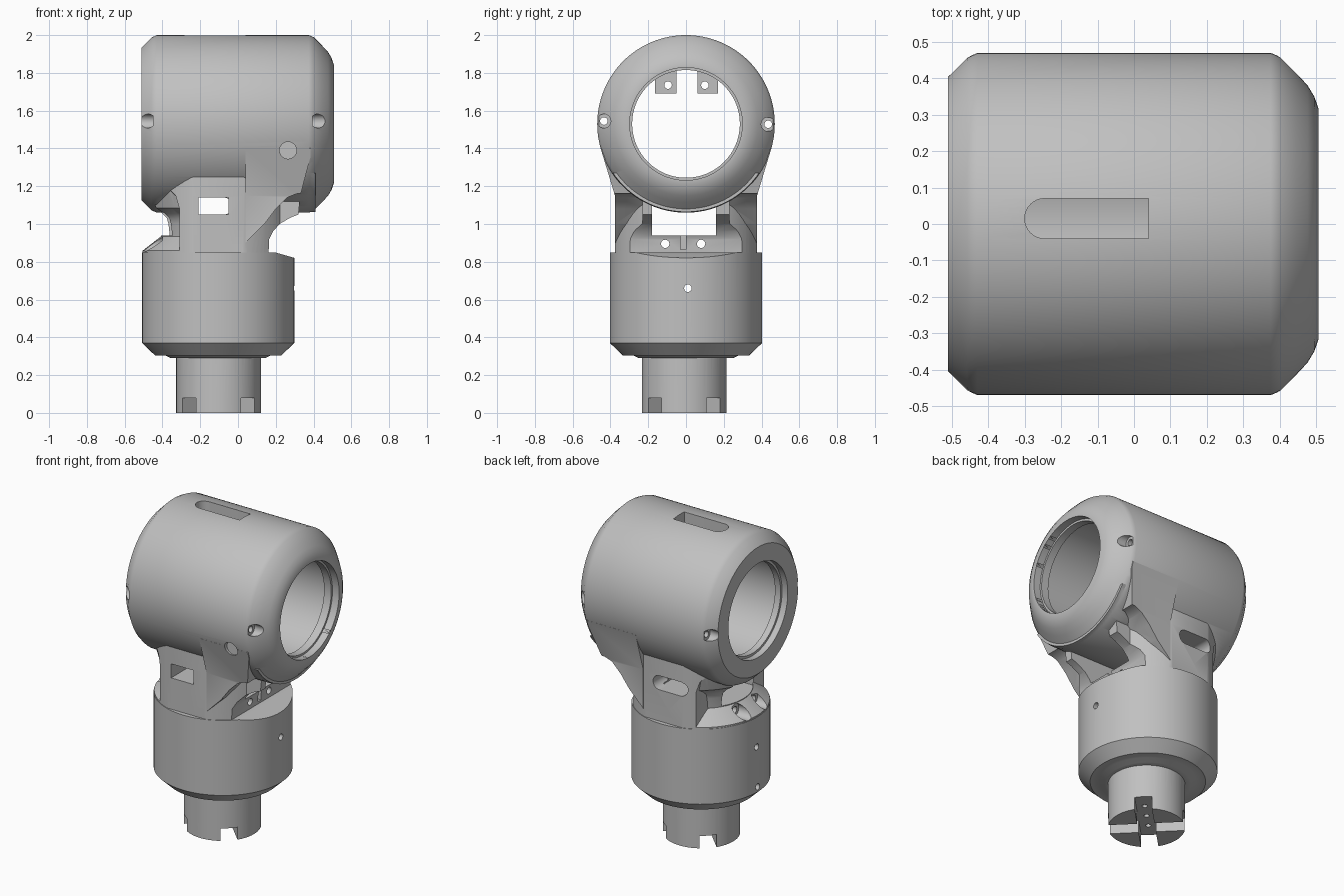
import bpy, bmesh, math
from mathutils import Vector, Matrix

old = bpy.data.objects.get("Cube")
if old:
    bpy.data.objects.remove(old)

grey = bpy.data.materials.new("machined_grey")
grey.use_nodes = True
COLOUR = (0.53, 0.53, 0.53, 1)
grey.diffuse_color = COLOUR
grey.node_tree.nodes["Principled BSDF"].inputs["Base Color"].default_value = COLOUR

BODY_X = -0.105     # axis of the upright body
DRUM_Z = 1.53       # axis of the horizontal drum
Y_AXIS = Vector((0, 1, 0))
X_AXIS = Vector((1, 0, 0))


def finish(name, bm):
    bmesh.ops.recalc_face_normals(bm, faces=bm.faces)
    if bm.calc_volume(signed=True) < 0:
        bmesh.ops.reverse_faces(bm, faces=bm.faces)
    mesh = bpy.data.meshes.new(name)
    bm.to_mesh(mesh)
    bm.free()
    mesh.materials.append(grey)
    obj = bpy.data.objects.new(name, mesh)
    bpy.context.collection.objects.link(obj)
    return obj


def lathe(name, profile, place, steps=96, closed=False):
    """Spin (radius, height) points about z, then place the result."""
    bm = bmesh.new()
    vs = [bm.verts.new((r, 0, h)) for r, h in profile]
    edges = [bm.edges.new(p) for p in zip(vs, vs[1:])]
    if closed:
        edges.append(bm.edges.new((vs[-1], vs[0])))
    bmesh.ops.spin(bm, geom=vs + edges, cent=(0, 0, 0), axis=(0, 0, 1),
                   angle=math.tau, steps=steps)
    bmesh.ops.remove_doubles(bm, verts=bm.verts, dist=1e-4)
    bm.transform(place)
    return finish(name, bm)


def prism(name, points, depth):
    """Extrude a flat 3D outline along a vector, centred on the outline."""
    bm = bmesh.new()
    face = bm.faces.new([bm.verts.new(Vector(p) - depth / 2) for p in points])
    new = bmesh.ops.extrude_face_region(bm, geom=[face])["geom"]
    bmesh.ops.translate(bm, vec=depth,
                        verts=[v for v in new if isinstance(v, bmesh.types.BMVert)])
    return finish(name, bm)


def side_prism(name, outline):
    return prism(name, [(x, 0, z) for x, z in outline], Y_AXIS * 2)


def box(name, lo, hi, turn=0, centre=(0, 0, 0)):
    bm = bmesh.new()
    lo, hi = Vector(lo), Vector(hi)
    bmesh.ops.create_cube(bm, size=1)
    bm.transform(Matrix.Translation(centre) @ Matrix.Rotation(turn, 4, "Z")
                 @ Matrix.Translation((lo + hi) / 2) @ Matrix.Diagonal((*(hi - lo), 1)))
    return finish(name, bm)


def rod(name, start, end, radius, sides=32):
    start, end = Vector(start), Vector(end)
    span = end - start
    bm = bmesh.new()
    bmesh.ops.create_cone(bm, cap_ends=True, segments=sides, radius1=radius,
                          radius2=radius, depth=span.length)
    bm.transform(Matrix.Translation((start + end) / 2)
                 @ span.to_track_quat("Z", "Y").to_matrix().to_4x4())
    return finish(name, bm)


def combine(target, tool, operation):
    mod = target.modifiers.new("shape", "BOOLEAN")
    mod.operation, mod.object, mod.solver = operation, tool, "EXACT"
    bpy.context.view_layer.objects.active = target
    bpy.context.view_layer.update()
    bpy.ops.object.modifier_apply(modifier=mod.name)
    bpy.data.objects.remove(tool)
    bpy.context.view_layer.update()


def cut(target, tool):
    combine(target, tool, "DIFFERENCE")


# Upright body, chamfered below, with stepped seat
upright = Matrix.Translation((BODY_X, 0, 0))
body = lathe("upright_body", [(0, 0.29), (0.25, 0.29), (0.28, 0.305), (0.335, 0.305),
                              (0.403, 0.37), (0.403, 0.85), (0, 0.85)], upright)

# Stem with diagonal cross slots and small holes underneath
stem_x, stem_y = -0.103, -0.01
stem = rod("stem", (stem_x, stem_y, 0), (stem_x, stem_y, 0.4), 0.224, 64)
for turn in (math.pi / 4, -math.pi / 4):
    cut(stem, box("cross_slot", (-0.4, -0.05, -0.1), (0.4, 0.05, 0.08),
                  turn, (stem_x, stem_y, 0)))
for off in (-0.08, 0, 0.08):
    x, y = stem_x + off, stem_y + off
    cut(stem, rod("stem_hole", (x, y, -0.1), (x, y, 0.15), 0.016, 16))

# Neck: side outline crossed with the front outline and a plan shape
neck = side_prism("neck", [
    (-0.6, 0.8), (-0.6, 1.45), (0.385, 1.45), (0.385, 1.36), (0.33, 1.15),
    (0.32, 1.05), (0.28, 1.035), (0.22, 1.0), (0.185, 0.96), (0.165, 0.92), (0.16, 0.8)])
half = [(0.376, 0.7), (0.376, 1.15), (0.452, 1.4), (0.3, 1.5)]
outline = half + [(-y, z) for y, z in reversed(half)]
combine(neck, prism("neck_width", [(0, y, z) for y, z in outline], X_AXIS * 2), "INTERSECT")
plan = rod("neck_plan", (BODY_X, 0, 0.5), (BODY_X, 0, 1.7), 0.4, 96)
combine(plan, box("flat_cheeks", (-1, -0.376, 0), (1, 0.376, 2)), "INTERSECT")
combine(plan, side_prism("bracket_plates", [
    (0.04, 0.9), (0.14, 1.0), (0.2, 1.08), (0.26, 1.14), (0.31, 1.16),
    (0.5, 1.17), (0.5, 1.75), (0.04, 1.75)]), "UNION")
combine(plan, box("bracket_core", (0, -0.23, 0.95), (0.6, 0.23, 1.6)), "UNION")
combine(neck, plan, "INTERSECT")

# Turned recess on the left-hand side of the neck, leaving upright fins
recess = lathe("neck_recess", [
    (0.7, 0.84), (0.405, 0.855), (0.302, 0.935), (0.308, 1.0), (0.315, 1.03),
    (0.335, 1.055), (0.375, 1.085), (0.42, 1.25), (0.7, 1.25)], upright, closed=True)
combine(recess, side_prism("recess_limit", [
    (-1, 0.7), (-0.31, 0.7), (-0.31, 1.08), (-0.33, 1.15), (-0.38, 1.2),
    (-0.45, 1.22), (-1, 1.22)]), "INTERSECT")
cut(neck, recess)

# Sloped ledge on the body below the overhang
cut(body, side_prism("ledge_cut", [(0.16, 0.86), (0.6, 0.735), (0.6, 1.0), (0.16, 1.0)]))
combine(body, neck, "UNION")
combine(body, stem, "UNION")

# Lengthwise tunnel under the drum
cut(body, box("tunnel", (-1, -0.18, 0.94), (1, 0.16, 1.18)))

# Solid drum, hollowed after joining the neck
along_x = Matrix.Translation((0, 0, DRUM_Z)) @ Matrix.Rotation(math.pi / 2, 4, "Y")
drum = lathe("drum", [(0, -0.51), (0.405, -0.51), (0.457, -0.458), (0.47, -0.43),
                      (0.47, 0.375), (0.459, 0.401), (0.415, 0.445), (0.38, 0.477),
                      (0.35, 0.495), (0.315, 0.507), (0, 0.507)], along_x, 128)
rim = rod("lower_rim", (0.3, 0, DRUM_Z), (0.41, 0, DRUM_Z), 0.466, 128)
combine(rim, box("rim_limit", (0, -0.6, 1), (0.6, 0.6, 1.27)), "INTERSECT")
combine(drum, rim, "UNION")
combine(body, drum, "UNION")
cut(body, lathe("bore", [(0, -0.6), (0.3, -0.6), (0.3, -0.47), (0.285, -0.47),
                         (0.285, -0.43), (0.33, -0.43), (0.33, 0.41), (0.285, 0.41),
                         (0.285, 0.46), (0.298, 0.46), (0.298, 0.6), (0, 0.6)],
                along_x, 96))

# Round-ended slot on top of the drum
slot = box("slot", (-0.245, -0.04, 1.7), (0.04, 0.07, 2.2))
combine(slot, rod("slot_end", (-0.245, 0.015, 1.7), (-0.245, 0.015, 2.2), 0.055), "UNION")
cut(body, slot)

# Window across the neck, with a wider round-ended opening at the back
cut(body, box("window", (-0.21, -1, 1.05), (-0.05, 0.3, 1.14)))
back_window = box("back_window", (-0.225, 0.25, 1.05), (-0.075, 1, 1.14))
for x in (-0.225, -0.075):
    combine(back_window, rod("window_end", (x, 0.25, 1.095), (x, 1, 1.095), 0.045), "UNION")
cut(body, back_window)

# Counterbored screw holes through both sides of the drum
for y, z in ((-0.435, 1.545), (0.435, 1.528)):
    cut(body, rod("screw_hole", (-1, y, z), (1, y, z), 0.02, 20))
    cut(body, rod("screw_seat", (0.395, y, z), (1, y, z), 0.037))
    cut(body, rod("screw_seat", (-1, y, z), (-0.45, y, z), 0.037))

# Clamp holes through the neck foot, with seats on the sloped side
for y in (-0.11, 0.08):
    cut(body, rod("clamp_hole", (-1, y, 0.895), (1, y, 0.895), 0.022, 20))
    cut(body, rod("clamp_seat", (-1, y, 0.895), (-0.4, y, 0.895), 0.042))
cut(body, box("clamp_slit", (0.1, -0.03, 0.865), (0.3, 0.0, 0.96)))

# Small set-screw holes straight through the body
for y, z in ((0.0, 0.402), (0.01, 0.66)):
    cut(body, rod("set_screw", (-1, y, z), (1, y, z), 0.02, 20))

# Shallow round pocket on the front of the bracket
cut(body, rod("round_pocket", (0.265, -0.7, 1.39), (0.265, -0.425, 1.39), 0.045))

# Drilled tabs hanging inside the drum
tabs = []
for name, lo, hi, hole in (("left_tab", -0.165, -0.05, -0.095), ("right_tab", 0.06, 0.17, 0.1)):
    tab = box(name, (0.05, lo, 1.69), (0.12, hi, 1.86))
    cut(tab, rod("tab_hole", (-0.1, hole, 1.735), (0.3, hole, 1.735), 0.02, 20))
    tabs.append(tab)

for obj in [body] + tabs:
    bpy.ops.object.select_all(action="DESELECT")
    obj.select_set(True)
    bpy.context.view_layer.objects.active = obj
    bpy.ops.object.shade_smooth_by_angle(angle=math.radians(30))
